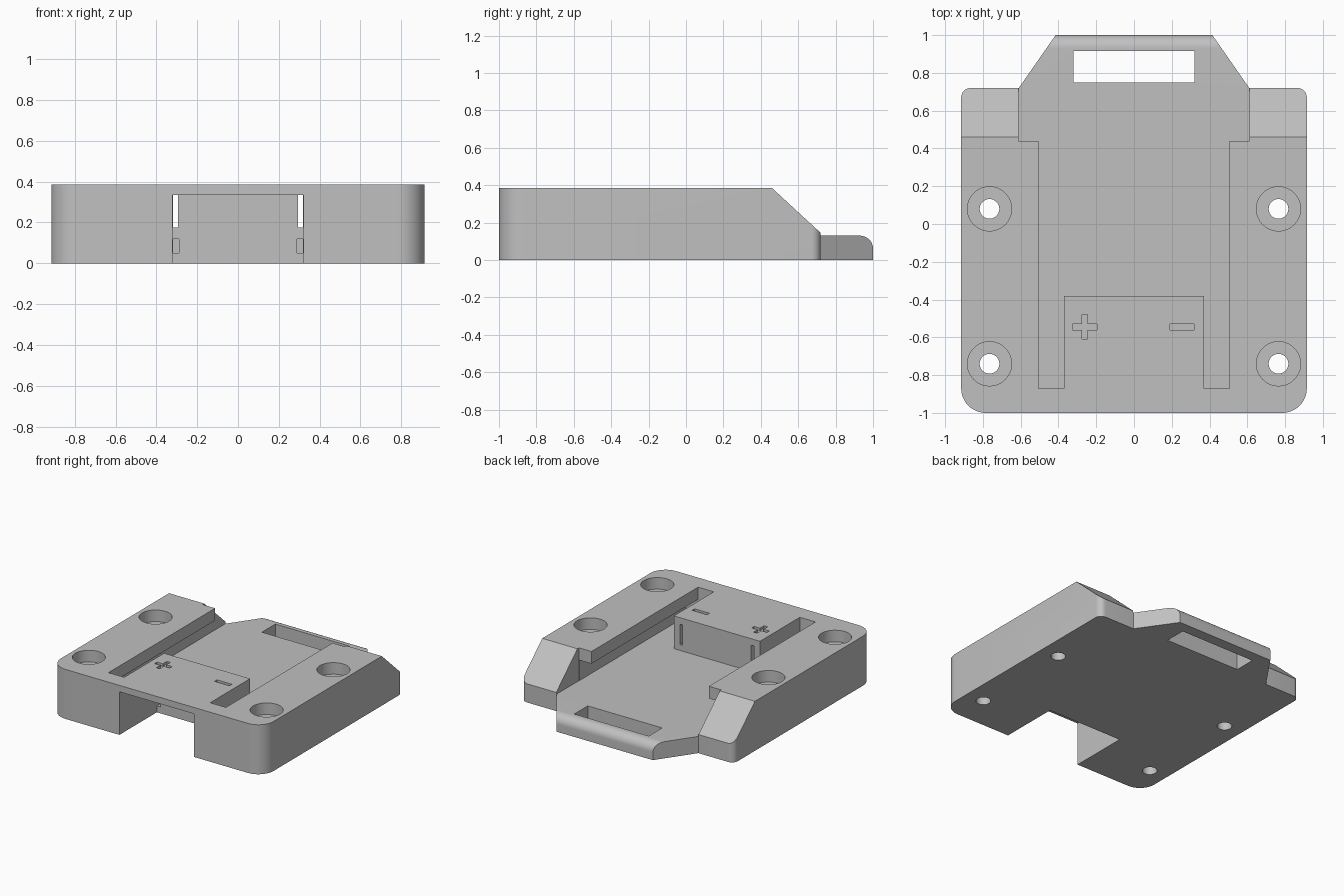
import bpy, bmesh, math
from mathutils import Vector

cube = bpy.data.objects.get("Cube")
if cube:
    bpy.data.objects.remove(cube, do_unlink=True)

grey = bpy.data.materials.new("plain grey")
grey.use_nodes = True
grey.diffuse_color = (0.53, 0.53, 0.53, 1)
grey.node_tree.nodes["Principled BSDF"].inputs["Base Color"].default_value = (0.53, 0.53, 0.53, 1)


def prism(name, points, depth):
    """Extrude a closed 3D polygon along the depth vector."""
    bm = bmesh.new()
    face = bm.faces.new([bm.verts.new(p) for p in points])
    new = bmesh.ops.extrude_face_region(bm, geom=[face])["geom"]
    moved = [v for v in new if isinstance(v, bmesh.types.BMVert)]
    bmesh.ops.translate(bm, verts=moved, vec=Vector(depth))
    bmesh.ops.recalc_face_normals(bm, faces=bm.faces)
    mesh = bpy.data.meshes.new(name)
    bm.to_mesh(mesh)
    bm.free()
    obj = bpy.data.objects.new(name, mesh)
    bpy.context.collection.objects.link(obj)
    return obj


def plan(name, outline, z0, z1):
    return prism(name, [(x, y, z0) for x, y in outline], (0, 0, z1 - z0))


def side(name, outline, half):
    return prism(name, [(-half, y, z) for y, z in outline], (2 * half, 0, 0))


def box(name, x0, x1, y0, y1, z0, z1):
    return plan(name, [(x0, y0), (x1, y0), (x1, y1), (x0, y1)], z0, z1)


def arc(cx, cy, r, start, end, steps):
    angles = [math.radians(start + (end - start) * i / steps) for i in range(steps + 1)]
    return [(cx + r * math.cos(a), cy + r * math.sin(a)) for a in angles]


def disc(name, x, y, r, z0, z1):
    return plan(name, arc(x, y, r, 0, 360, 48)[:-1], z0, z1)


def mirrored(points):
    return points + [(-x, y) for x, y in reversed(points)]


# Body with rounded corners and a tapered rear tongue
TOP, FLOOR = 0.385, 0.13
half = arc(0.785, -0.87, 0.13, -90, 0, 12) + arc(0.865, 0.67, 0.05, 0, 90, 8)
half += [(0.61, 0.72), (0.415, 1.0)]
body = plan("mounting_plate", mirrored(half), 0, TOP)
body.data.materials.append(grey)

cutters = []

# Sloping rear shoulders
cutters.append(side("shoulder_cutter",
                    [(0.40, 0.44), (0.72, 0.145), (1.1, 0.145), (1.1, 0.6), (0.40, 0.6)], 1.2))

# Rear entry floor, rolling over the tongue edge
rear = [(0.44, FLOOR)] + arc(0.93, 0.06, 0.07, 90, 0, 12)
cutters.append(side("entry_cutter", rear + [(1.1, 0.06), (1.1, 0.6), (0.44, 0.6)], 0.612))


# Sliding channel around the terminal block, wider below the rails
def channel(name, width, z1):
    shape = [(0.37, -0.38), (0.37, -0.87), (width, -0.87), (width, 0.5)]
    cutters.append(plan(name, mirrored(shape), FLOOR, z1))


channel("channel_cutter", 0.505, 0.6)
channel("undercut_cutter", 0.61, 0.29)

# Wiring cavity under the terminal block, open to front and bottom
cutters.append(box("cavity_cutter", -0.32, 0.32, -1.1, -0.54, -0.1, 0.335))

# Strap slot in the tongue
cutters.append(box("strap_cutter", -0.32, 0.32, 0.75, 0.915, -0.1, 0.5))

for s in (-1, 1):
    # Terminal slits and small wire pockets
    for name, a, b, y1, z0, z1 in (("slit_cutter", 0.295, 0.319, -0.3, 0.175, 0.334),
                                   ("pocket_cutter", 0.29, 0.319, -0.46, 0.05, 0.12)):
        x0, x1 = sorted((s * a, s * b))
        cutters.append(box(name, x0, x1, -0.6, y1, z0, z1))
    # Counterbored screw holes
    for y in (0.08, -0.74):
        cutters.append(disc("bore_cutter", s * 0.765, y, 0.117, 0.295, 0.6))
        cutters.append(disc("screw_cutter", s * 0.765, y, 0.052, -0.1, 0.5))

# Engraved polarity marks
w, l, cx, cy = 0.015, 0.065, -0.26, -0.545
plus = [(w, -l), (w, -w), (l, -w), (l, w), (w, w), (w, l)]
cutters.append(plan("plus_cutter", [(cx + x, cy + y) for x, y in mirrored(plus)], 0.365, 0.5))
cutters.append(box("minus_cutter", 0.19, 0.318, cy - w, cy + w, 0.365, 0.5))

# Cut everything from the body, then drop the cutters
bpy.ops.object.select_all(action="DESELECT")
body.select_set(True)
bpy.context.view_layer.objects.active = body
for cutter in cutters:
    cutter.hide_render = True
    mod = body.modifiers.new(cutter.name, "BOOLEAN")
    mod.operation, mod.solver, mod.object = "DIFFERENCE", "EXACT", cutter
    bpy.ops.object.modifier_apply(modifier=mod.name)
for cutter in cutters:
    bpy.data.objects.remove(cutter, do_unlink=True)

bpy.ops.object.shade_smooth_by_angle(angle=math.radians(30))
